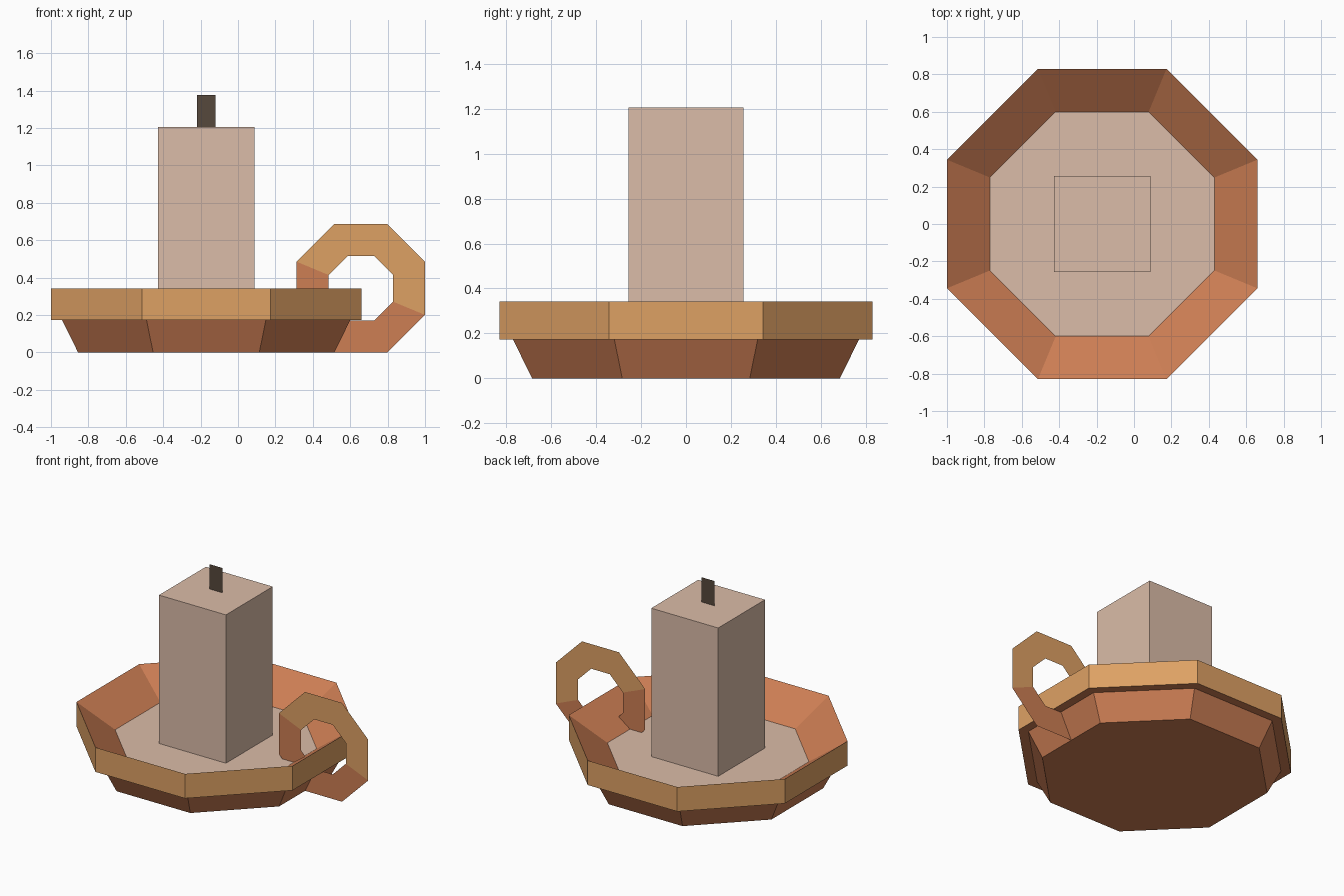
import bpy, bmesh, math

if "Cube" in bpy.data.objects:
    bpy.data.objects.remove(bpy.data.objects["Cube"])

def material(name, rgb):
    # sRGB 0-255 to linear
    lin = [((c / 255 + 0.055) / 1.055) ** 2.4 for c in rgb]
    m = bpy.data.materials.new(name)
    m.diffuse_color = (*lin, 1)
    m.use_nodes = True
    m.node_tree.nodes["Principled BSDF"].inputs["Base Color"].default_value = m.diffuse_color
    return m

TERRACOTTA = material("terracotta", (205, 126, 84))
TAN = material("tan_glaze", (222, 161, 100))
WAX = material("pale_wax", (219, 188, 168))
WICK = material("dark_wick", (86, 72, 60))

def finish(name, bm, mats, location):
    mesh = bpy.data.meshes.new(name)
    bm.to_mesh(mesh)
    bm.free()
    for m in mats:
        mesh.materials.append(m)
    ob = bpy.data.objects.new(name, mesh)
    ob.location = location
    bpy.context.collection.objects.link(ob)
    return ob

def octagon(apothem):
    r = apothem / math.cos(math.pi / 8)
    return [(r * math.cos(a), r * math.sin(a))
            for a in (math.pi / 8 + i * math.pi / 4 for i in range(8))]

CX = -0.17      # dish and candle axis
FLOOR = 0.175   # inside floor of the dish

# Dish: octagonal profile from the foot, out to the rim, down to the floor
profile = [(0.685, 0), (0.77, 0.173), (0.83, 0.173), (0.83, 0.343), (0.60, FLOOR)]
bm = bmesh.new()
rings = [[bm.verts.new((x, y, z)) for x, y in octagon(a)] for a, z in profile]
bm.faces.new(rings[0][::-1])
for level, (lo, hi) in enumerate(zip(rings, rings[1:])):
    for i in range(8):
        j = (i + 1) % 8
        f = bm.faces.new((lo[i], lo[j], hi[j], hi[i]))
        f.material_index = 1 if level == 2 else 0   # outer rim band
bm.faces.new(rings[-1]).material_index = 2          # wax floor
finish("dish", bm, [TERRACOTTA, TAN, WAX], (CX, 0, 0))

# Candle: square block standing on the floor, open underneath
bm = bmesh.new()
bmesh.ops.create_cube(bm, size=1)
H = 1.205 - FLOOR
bmesh.ops.scale(bm, vec=(0.514, 0.514, H), verts=bm.verts)
bmesh.ops.delete(bm, geom=[f for f in bm.faces if f.normal.z < -0.5], context='FACES')
finish("candle", bm, [WAX], (CX, 0, FLOOR + H / 2))

# Wick: flat upright card
bm = bmesh.new()
bm.faces.new([bm.verts.new((x, 0, z)) for x, z in
              ((-0.05, 0), (0.05, 0), (0.05, 0.172), (-0.05, 0.172))])
finish("wick", bm, [WICK], (CX, 0, 1.205))

# Handle: flat octagonal ring, tan on the upper right half
bm = bmesh.new()
outer, inner = [[bm.verts.new((x, 0, z)) for x, z in octagon(a)] for a in (0.343, 0.172)]
for i in range(8):
    j = (i + 1) % 8
    f = bm.faces.new((outer[i], outer[j], inner[j], inner[i]))
    f.normal_update()
    if f.normal.y > 0:
        f.normal_flip()
    f.material_index = 1 if i in (7, 0, 1, 2) else 0
finish("handle", bm, [TERRACOTTA, TAN], (0.657, 0, 0.343))
